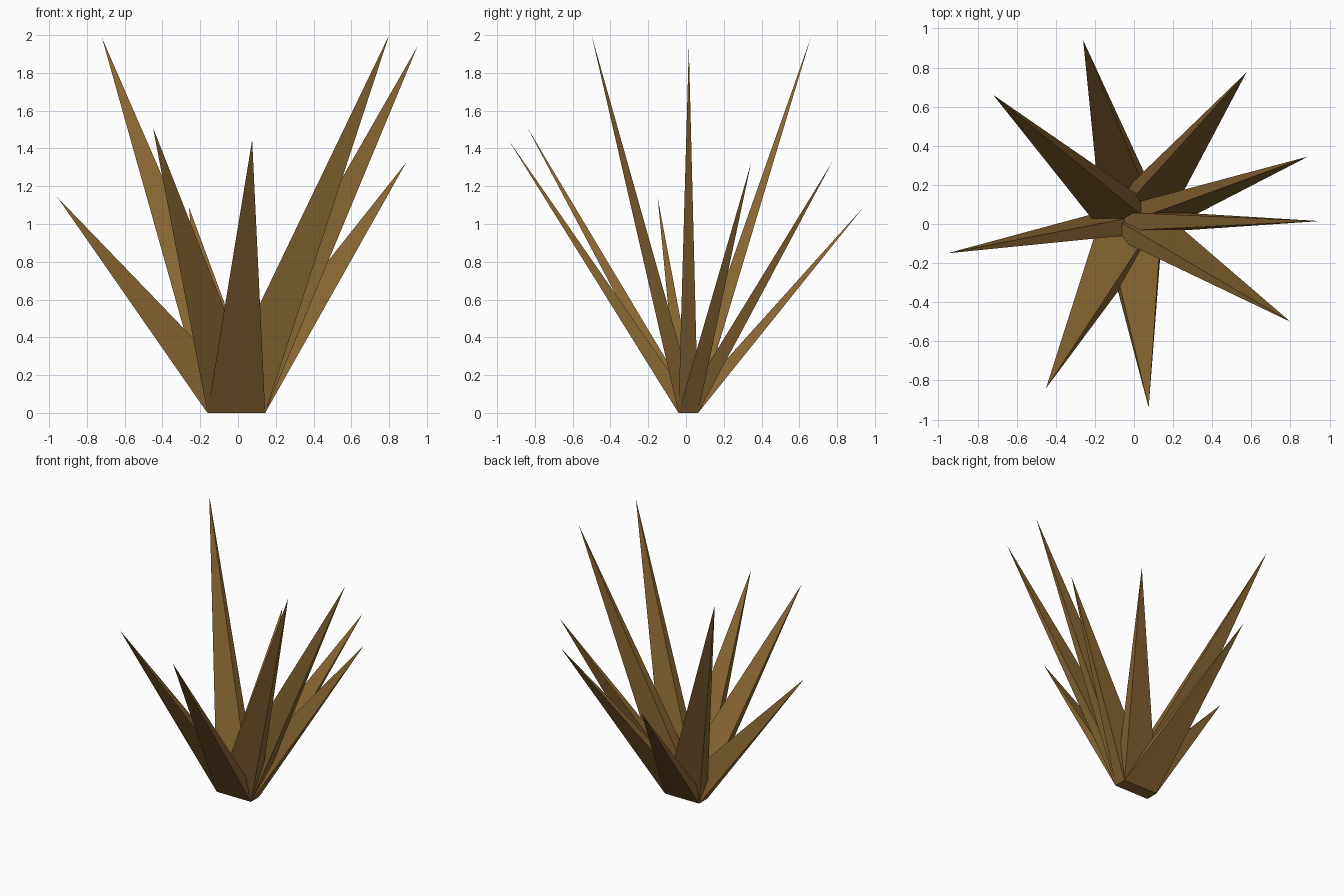
import bpy

if "Cube" in bpy.data.objects:
    bpy.data.objects.remove(bpy.data.objects["Cube"])

# single flat colour
brown = bpy.data.materials.new("dry_brown")
brown.diffuse_color = (0.245, 0.133, 0.031, 1)
brown.use_nodes = True
brown.node_tree.nodes["Principled BSDF"].inputs["Base Color"].default_value = brown.diffuse_color

# every spike grows from the same small rectangular foot
X0, X1, Y0, Y1 = -0.162, 0.144, -0.04, 0.064
FOOT = [(X0, Y0, 0), (X1, Y0, 0), (X1, Y1, 0), (X0, Y1, 0)]

# tip of each spike
TIPS = [
    (-0.26, 0.94, 1.09), (0.575, 0.775, 1.33), (-0.72, 0.66, 1.985),
    (0.89, 0.345, 1.325), (0.95, 0.015, 1.94), (0.80, -0.50, 2.0),
    (0.075, -0.94, 1.445), (-0.45, -0.84, 1.51), (-0.955, -0.15, 1.14),
]


def spike(name, tip):
    """Four-sided leaning pyramid from the foot to the tip."""
    me = bpy.data.meshes.new(name)
    sides = [(i, (i + 1) % 4, 4) for i in range(4)]
    me.from_pydata(FOOT + [tip], [], [(3, 2, 1, 0)] + sides)
    me.materials.append(brown)
    me.update()
    ob = bpy.data.objects.new(name, me)
    bpy.context.collection.objects.link(ob)


for n, tip in enumerate(TIPS, 1):
    spike(f"spike_{n}", tip)
